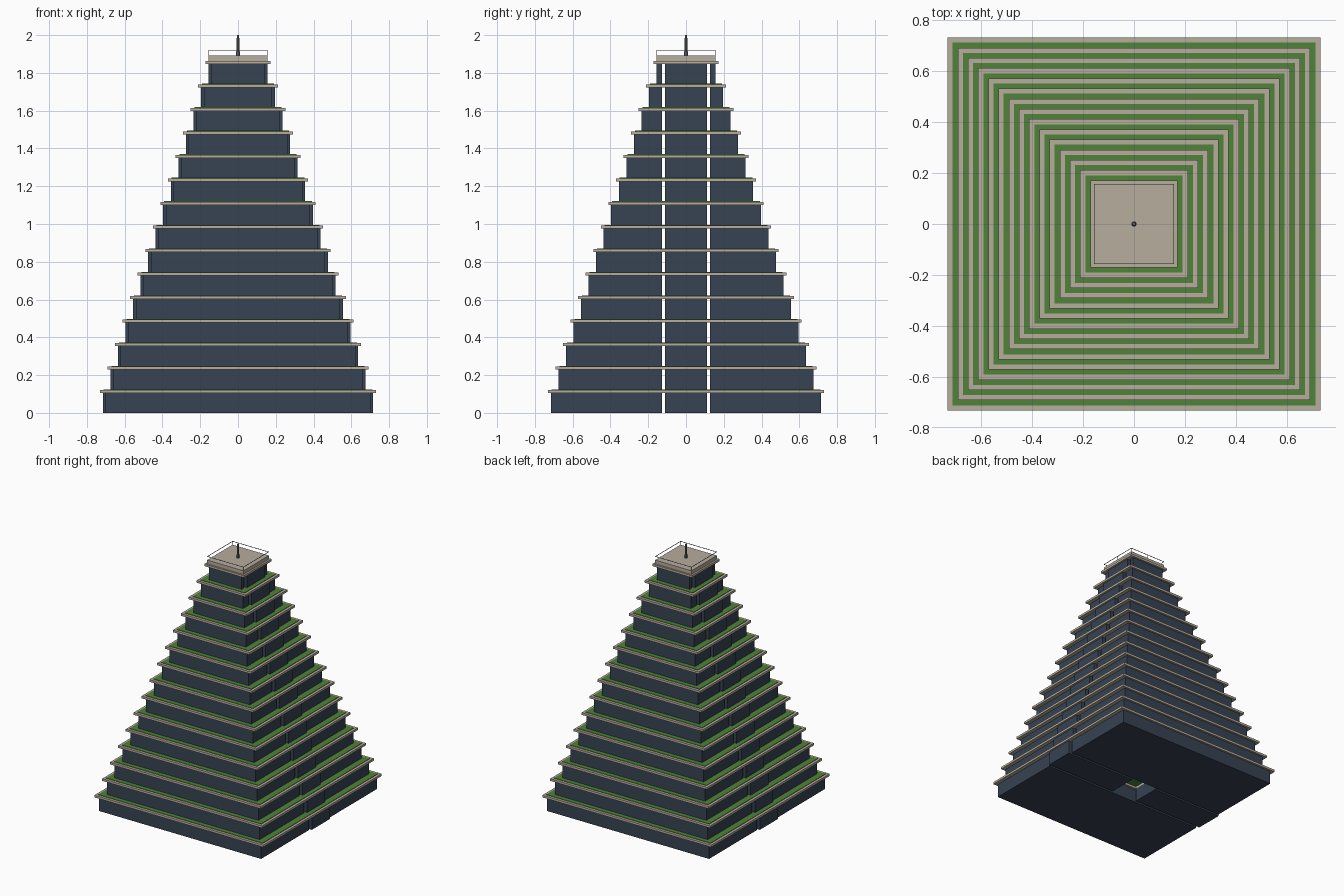
import bpy, bmesh, math
from mathutils import Matrix, Vector

if "Cube" in bpy.data.objects:
    bpy.data.objects.remove(bpy.data.objects["Cube"])


def material(name, srgb):
    m = bpy.data.materials.new(name)
    lin = [((c / 255 + 0.055) / 1.055) ** 2.4 for c in srgb]
    m.diffuse_color = (*lin, 1)
    m.use_nodes = True
    m.node_tree.nodes["Principled BSDF"].inputs["Base Color"].default_value = m.diffuse_color
    return m


GLASS = material("dark blue glass", (55, 67, 83))
STONE = material("beige stone", (183, 173, 158))
GRASS = material("terrace green", (78, 130, 56))
METAL = material("grey metal", (110, 112, 115))


def add_box(bm, x0, x1, y0, y1, z0, z1):
    size = Vector((x1 - x0, y1 - y0, z1 - z0))
    mid = Vector((x0 + x1, y0 + y1, z0 + z1)) / 2
    bmesh.ops.create_cube(bm, size=1, matrix=Matrix.Translation(mid) @ Matrix.Diagonal((*size, 1)))


def add_ring(bm, outer, inner, z0, z1):
    # square slab with a square hole
    loops = []
    for h, z in ((outer, z0), (outer, z1), (inner, z1), (inner, z0)):
        loops.append([bm.verts.new((sx * h, sy * h, z))
                      for sx, sy in ((-1, -1), (1, -1), (1, 1), (-1, 1))])
    for k in range(4):
        a, b = loops[k], loops[(k + 1) % 4]
        for i in range(4):
            j = (i + 1) % 4
            bm.faces.new((a[i], a[j], b[j], b[i]))


def finish(name, bm, mat):
    bmesh.ops.recalc_face_normals(bm, faces=bm.faces)
    me = bpy.data.meshes.new(name)
    bm.to_mesh(me)
    bm.free()
    me.materials.append(mat)
    ob = bpy.data.objects.new(name, me)
    bpy.context.collection.objects.link(ob)
    return ob


TIERS, FLOOR, STEP = 15, 0.1245, 0.04
CORE, GAP = 0.111, 0.016      # open core half width, slit beside the middle bays

for i in range(TIERS):
    z = i * FLOOR
    w = 0.716 - i * STEP
    top = z + 0.104
    # glazed walls: long front and back blocks, projecting middle bays left and right
    bm = bmesh.new()
    for s in (-1, 1):
        ya, yb = sorted((s * w, s * (CORE + GAP)))
        add_box(bm, -w + 0.015, w - 0.015, ya, yb, z, top)
        xa, xb = sorted((s * w, s * CORE))
        add_box(bm, xa, xb, -CORE, CORE, z, top)
    finish(f"tier_walls_{i + 1}", bm, GLASS)
    # stone floor slab around the core
    bm = bmesh.new()
    add_ring(bm, w + 0.015, CORE, top, z + 0.121)
    finish(f"floor_slab_{i + 1}", bm, STONE)
    # planted terrace on the slab
    if i < TIERS - 1:
        bm = bmesh.new()
        add_box(bm, -w + 0.005, w - 0.005, -w + 0.005, w - 0.005, z + 0.121, z + FLOOR)
        finish(f"terrace_{i + 1}", bm, GRASS)

# roof block
ROOF = 0.157
bm = bmesh.new()
add_box(bm, -ROOF, ROOF, -ROOF, ROOF, 1.864, 1.893)
finish("roof_block", bm, STONE)

# thin roof railing with slim posts
bm = bmesh.new()
add_ring(bm, ROOF, ROOF - 0.003, 1.919, 1.922)
for x in (-1, 0, 1):
    for y in (-1, 0, 1):
        if x or y:
            px, py, r = x * (ROOF - 0.0015), y * (ROOF - 0.0015), 0.0008
            add_box(bm, px - r, px + r, py - r, py + r, 1.893, 1.919)
finish("roof_railing", bm, METAL)

# tapered mast
bm = bmesh.new()
bmesh.ops.create_cone(bm, cap_ends=True, segments=8, radius1=0.01, radius2=0.006, depth=0.107,
                      matrix=Matrix.Translation((0, 0, 1.9465)))
finish("mast", bm, METAL)
